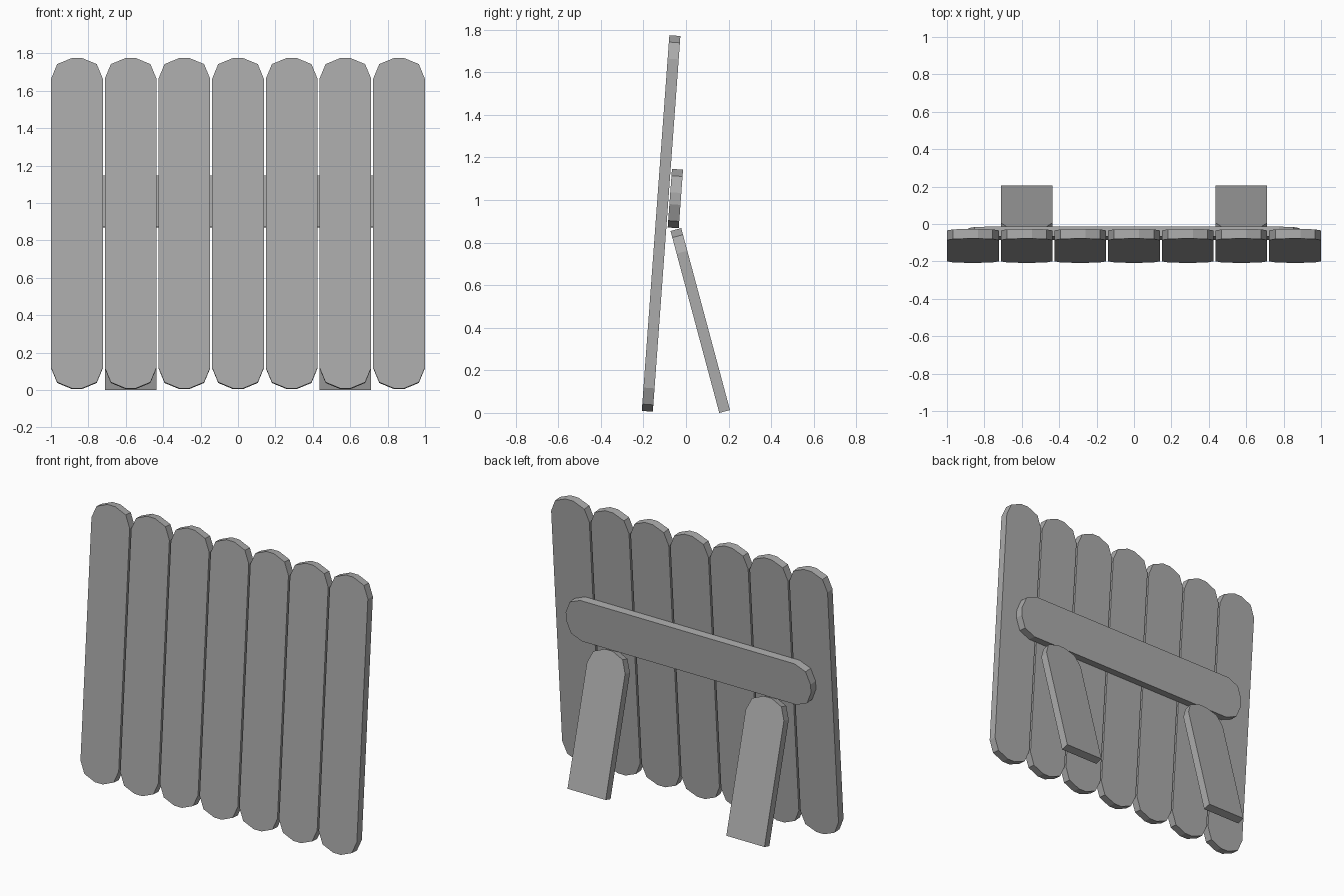
import bpy
import bmesh
from math import radians
from mathutils import Matrix, Vector

cube = bpy.data.objects.get("Cube")
if cube:
    bpy.data.objects.remove(cube, do_unlink=True)

WIDTH, THICK, LENGTH = 0.276, 0.052, 1.77
PITCH, CORNER = 0.287, 0.11
LEAN = radians(-4.2)

grey = bpy.data.materials.new("plain grey")
grey.use_nodes = True
grey.diffuse_color = (0.41, 0.41, 0.41, 1)
grey.node_tree.nodes["Principled BSDF"].inputs["Base Color"].default_value = grey.diffuse_color


def board(name, length, centre, rotation, round_bottom=True):
    """Flat upright board with faceted round ends, then rotated and placed."""
    bm = bmesh.new()
    bmesh.ops.create_cube(bm, size=1)
    bmesh.ops.scale(bm, vec=(WIDTH, THICK, length), verts=bm.verts)
    corners = []
    for edge in bm.edges:
        a, b = edge.verts
        runs_through = abs(a.co.y - b.co.y) > THICK / 2
        if runs_through and (round_bottom or a.co.z > 0):
            corners.append(edge)
    bmesh.ops.bevel(bm, geom=corners, offset=CORNER, offset_type='OFFSET',
                    segments=2, profile=0.5, affect='EDGES')
    bm.transform(Matrix.Translation(Vector(centre)) @ rotation)
    mesh = bpy.data.meshes.new(name)
    bm.to_mesh(mesh)
    bm.free()
    mesh.materials.append(grey)
    obj = bpy.data.objects.new(name, mesh)
    bpy.context.collection.objects.link(obj)
    return obj


lean = Matrix.Rotation(LEAN, 4, 'X')

# Seven leaning fence boards
for i in range(7):
    board(f"fence_board_{i + 1}", LENGTH, ((i - 3) * PITCH, -0.117, 0.89), lean)

# Cross rail behind the boards
board("cross_rail", LENGTH, (0, -0.05, 1.007), lean @ Matrix.Rotation(radians(90), 4, 'Y'))

# Two back legs, square at the ground
for side, name in ((1, "left_leg"), (-1, "right_leg")):
    board(name, LENGTH / 2, (side * 2 * PITCH, 0.067, 0.434),
          Matrix.Rotation(radians(15), 4, 'X'), round_bottom=False)
